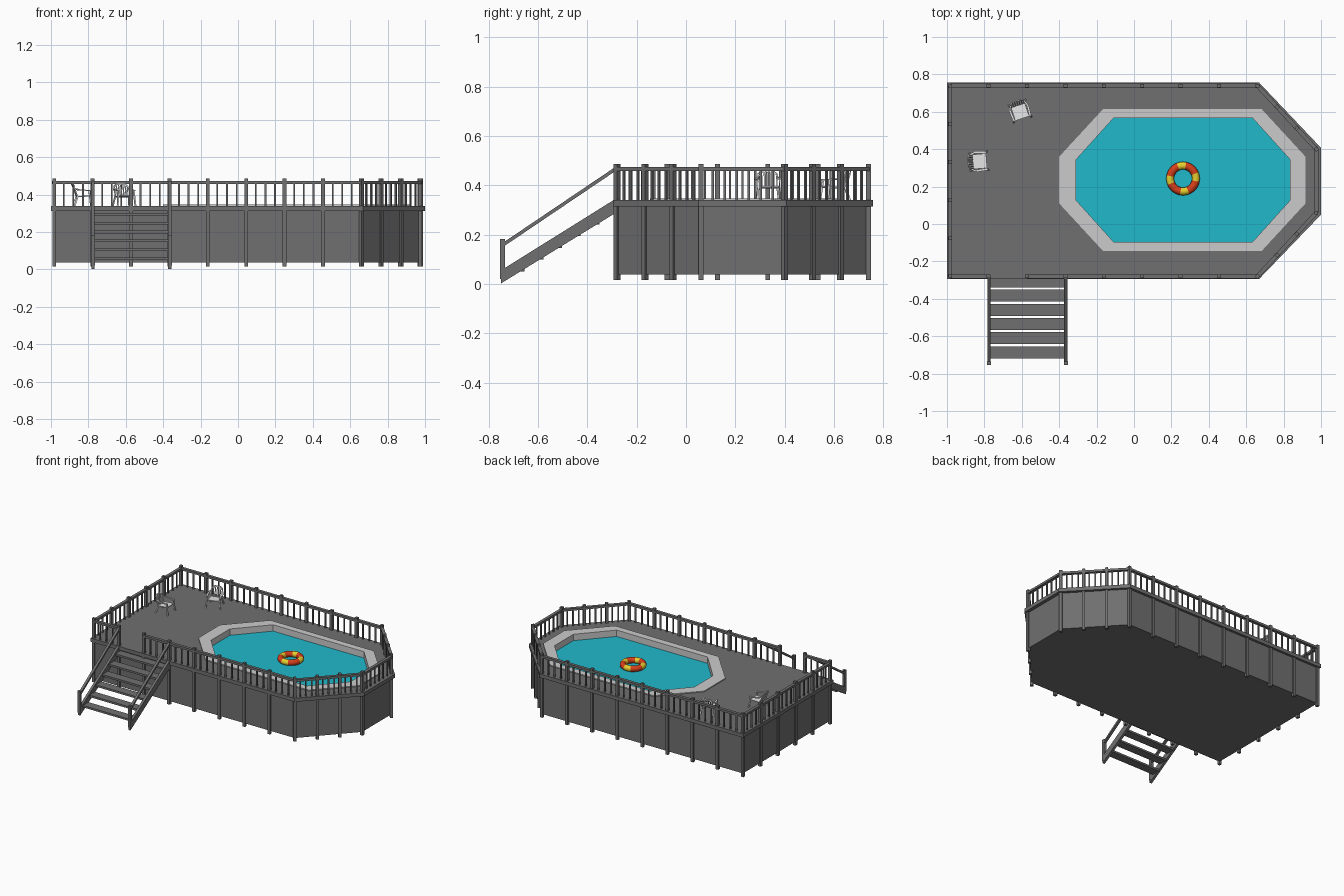
import bpy, bmesh, math
from mathutils import Vector, Matrix

if "Cube" in bpy.data.objects:
    bpy.data.objects.remove(bpy.data.objects["Cube"])


def mat(name, r, g, b):
    m = bpy.data.materials.new(name)
    m.diffuse_color = (r, g, b, 1)
    m.use_nodes = True
    m.node_tree.nodes["Principled BSDF"].inputs["Base Color"].default_value = m.diffuse_color
    return m


GREY = mat("deck grey", 0.16, 0.16, 0.16)
STONE = mat("coping light grey", 0.6, 0.6, 0.6)
WATER = mat("water turquoise", 0.015, 0.48, 0.6)
RED = mat("ring orange red", 0.68, 0.05, 0.01)
YELLOW = mat("ring yellow", 0.85, 0.66, 0.03)
WHITE = mat("chair white", 0.78, 0.78, 0.78)


def finish(name, bm, *mats):
    bmesh.ops.recalc_face_normals(bm, faces=bm.faces)
    me = bpy.data.meshes.new(name)
    bm.to_mesh(me)
    bm.free()
    for m in mats:
        me.materials.append(m)
    ob = bpy.data.objects.new(name, me)
    bpy.context.collection.objects.link(ob)
    return ob


def beam(bm, p, q, w, h, side=None):
    # box from p to q: w across the horizontal side vector, h the other way
    p, q = Vector(p), Vector(q)
    d = (q - p).normalized()
    s = Vector(side) if side else d.cross(Vector((0, 0, 1)))
    s.normalize()
    u = s.cross(d)
    m = Matrix((s * w, d * (q - p).length, u * h)).transposed().to_4x4()
    m.translation = (p + q) / 2
    bmesh.ops.create_cube(bm, size=1, matrix=m)


def loop(bm, pts, z):
    return [bm.verts.new((x, y, z)) for x, y in pts]


def bridge(bm, a, b):
    n = len(a)
    for i in range(n):
        bm.faces.new((a[i], a[(i + 1) % n], b[(i + 1) % n], b[i]))


def octagon(x0, x1, y0, y1, cx, cy):
    return [(x0 + cx, y0), (x1 - cx, y0), (x1, y0 + cy), (x1, y1 - cy),
            (x1 - cx, y1), (x0 + cx, y1), (x0, y1 - cy), (x0, y0 + cy)]


RIM = [(-1, -.295), (.668, -.295), (1, .05), (1, .407), (.668, .757), (-1, .757)]
PATH = [(-.983, -.28), (.66, -.28), (.975, .06), (.975, .4), (.66, .739), (-.983, .739)]
COPE_OUT = octagon(-.40, .917, -.145, .615, .235, .255)
COPE_IN = octagon(-.31, .835, -.096, .567, .2, .222)
DECK_Z, WATER_Z = 0.34, 0.30

# skirt walls with closed floor
bm = bmesh.new()
lo, hi = loop(bm, PATH, .038), loop(bm, PATH, .32)
bridge(bm, lo, hi)
bm.faces.new(lo)
finish("skirt_walls", bm, GREY)

# deck slab with a pool opening
bm = bmesh.new()
edges = []
for pts in (RIM, COPE_IN):
    vs = loop(bm, pts, DECK_Z)
    edges += [bm.edges.new((vs[i - 1], vs[i])) for i in range(len(vs))]
bmesh.ops.triangle_fill(bm, edges=edges, use_beauty=True)
geo = bmesh.ops.extrude_face_region(bm, geom=bm.faces[:], use_keep_orig=True)["geom"]
bmesh.ops.translate(bm, vec=(0, 0, -.027),
                    verts=[g for g in geo if isinstance(g, bmesh.types.BMVert)])
finish("deck", bm, GREY)

# pool coping and inner wall
bm = bmesh.new()
rings = [loop(bm, COPE_OUT, DECK_Z), loop(bm, COPE_OUT, .347),
         loop(bm, [((x - .2625) * .998 + .2625, (y - .2355) * .998 + .2355) for x, y in COPE_IN], .347),
         loop(bm, [((x - .2625) * .998 + .2625, (y - .2355) * .998 + .2355) for x, y in COPE_IN], WATER_Z - .01)]
for a, b in zip(rings, rings[1:]):
    bridge(bm, a, b)
finish("pool_coping", bm, STONE)

# water surface
bm = bmesh.new()
bm.faces.new(loop(bm, COPE_IN, WATER_Z))
finish("water", bm, WATER)

# posts, top rails and balusters around the deck
STEPS = [8, 3, 1, 3, 8, 5]
X_L, X_R = -.775, -.364
posts, rails, bars = bmesh.new(), bmesh.new(), bmesh.new()
for k, n in enumerate(STEPS):
    a, b = Vector(PATH[k]), Vector(PATH[(k + 1) % 6])
    d = (b - a).normalized()
    side = (d.x, d.y, 0)
    for i in range(n):
        p, q = a.lerp(b, i / n), a.lerp(b, (i + 1) / n)
        beam(posts, (*p, .016), (*p, .487), .02, .02, side)
        if k == 0 and i == 1:
            continue                      # stair opening
        beam(rails, (*p, .465), (*q, .465), .022, .016)
        m = 7 if n == 1 else 4
        for j in range(1, m):
            c = p.lerp(q, j / m)
            beam(bars, (*c, DECK_Z - .005), (*c, .46), .009, .009, side)
finish("railing_posts", posts, GREY)
finish("railing_top_rails", rails, GREY)
finish("railing_balusters", bars, GREY)

# stair stringers, newel posts and sloping handrails
for name, x in (("left", X_L), ("right", X_R)):
    bm = bmesh.new()
    prof = [(-.75, .002), (-.29, .285), (-.29, .342), (-.75, .055)]
    ends = [[bm.verts.new((x + s, y, z)) for y, z in prof] for s in (-.009, .009)]
    bridge(bm, *ends)
    for e in ends:
        bm.faces.new(e)
    beam(bm, (x, -.744, .02), (x, -.744, .182), .02, .02, (1, 0, 0))
    beam(bm, (x, -.744, .157), (x, -.28, .47), .018, .014)
    finish("stair_side_" + name, bm, GREY)

# stair treads
bm = bmesh.new()
for i in range(6):
    y = -.686 + i * .0757
    z = .058 + i * .0475
    beam(bm, (X_L, y, z), (X_R, y, z), .064, .014)
finish("stair_treads", bm, GREY)

# striped swim ring
bm = bmesh.new()
N, M = 32, 12
grid = []
for i in range(N):
    t = math.tau * i / N
    grid.append([bm.verts.new((.262 + math.cos(t) * r, .243 + math.sin(t) * r, z)) for r, z in
                 [(.069 + .021 * math.cos(math.tau * j / M),
                   .322 + .021 * math.sin(math.tau * j / M)) for j in range(M)]])
for i in range(N):
    for j in range(M):
        f = bm.faces.new((grid[i][j], grid[(i + 1) % N][j],
                          grid[(i + 1) % N][(j + 1) % M], grid[i][(j + 1) % M]))
        f.material_index = 1 if (i + 1) % 8 < 3 else 0
        f.smooth = True
finish("swim_ring", bm, RED, YELLOW)


# garden chair facing -y, standing at its own origin
def chair(name, x, y, angle):
    bm = bmesh.new()
    beam(bm, (0, -.04, .053), (0, .034, .049), .078, .006)
    for s in (-1, 1):
        beam(bm, (s * .05, -.046, 0), (s * .043, -.036, .082), .008, .008, (1, 0, 0))
        beam(bm, (s * .046, .05, 0), (s * .038, .032, .052), .008, .008, (1, 0, 0))
        beam(bm, (s * .045, -.042, .082), (s * .05, .02, .085), .012, .005)
        beam(bm, (s * .05, .02, .085), (s * .038, .046, .092), .01, .006)
        beam(bm, (s * .036, .034, .05), (s * .038, .052, .104), .007, .006, (1, 0, 0))
        beam(bm, (s * .038, .052, .104), (s * .02, .059, .118), .007, .008)
    beam(bm, (-.022, .059, .118), (.022, .059, .118), .006, .009)
    for i in range(-2, 3):
        beam(bm, (i * .012, .034, .05), (i * .0125, .058, .117), .006, .004, (1, 0, 0))
    ob = finish(name, bm, WHITE)
    ob.location = (x, y, DECK_Z)
    ob.rotation_euler.z = angle


chair("chair_back", -.61, .602, math.radians(18))
chair("chair_left", -.828, .335, math.radians(95))
